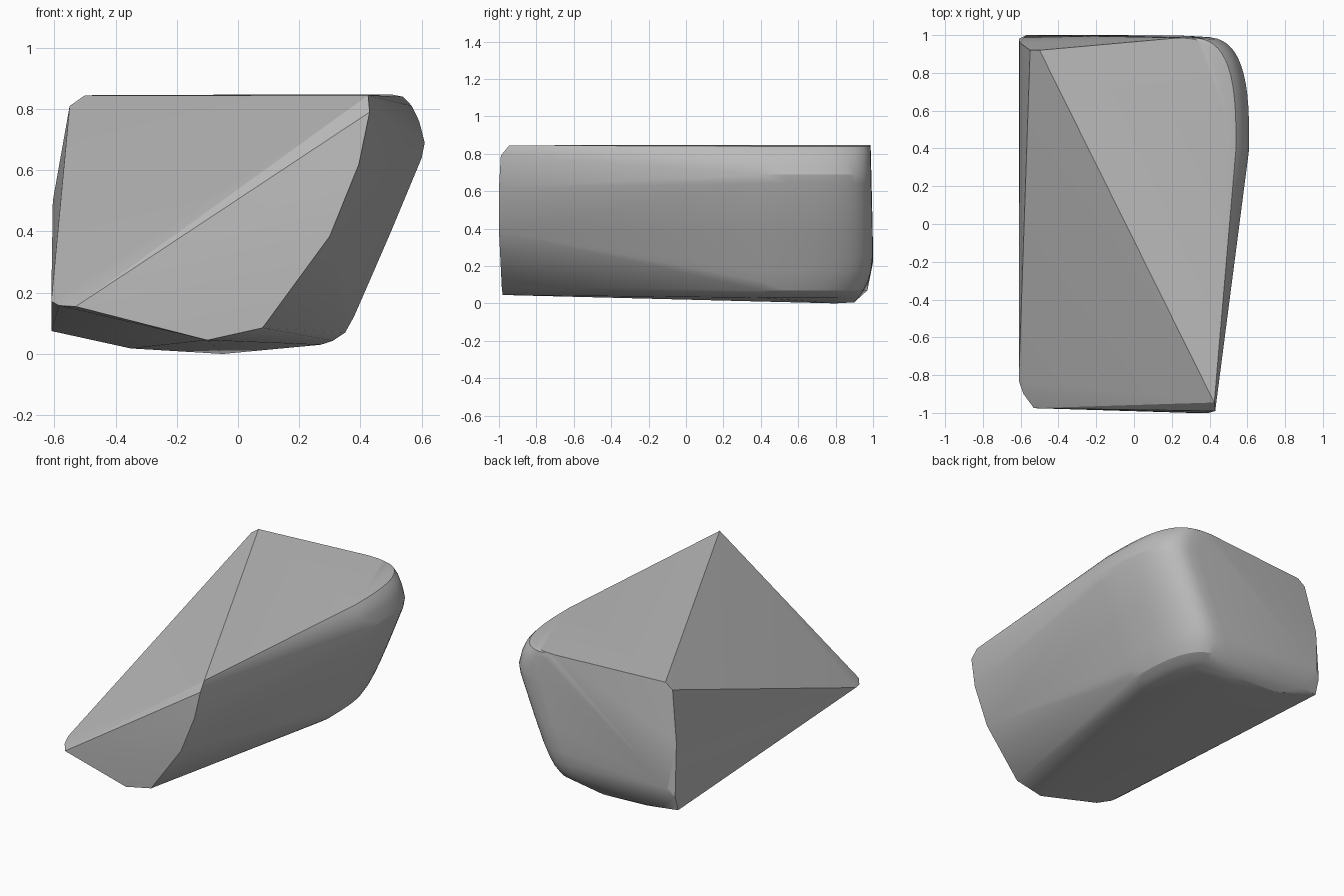
import bpy, bmesh, math

grey = bpy.data.materials.new("stone grey")
grey.diffuse_color = (0.5, 0.5, 0.5, 1)

# Hard corners: front face, left side, top edge and underside
points = [
    # front face outline
    (0.425, -0.945, 0.845), (0.43, -0.99, 0.79), (0.395, -1.0, 0.62),
    (0.30, -1.0, 0.385), (0.08, -0.985, 0.085), (-0.10, -0.98, 0.045),
    # left front tip
    (-0.53, -0.975, 0.155), (-0.61, -0.83, 0.172), (-0.585, -0.90, 0.158),
    # back left edge
    (-0.50, 0.92, 0.845), (-0.55, 0.92, 0.81), (-0.605, 0.96, 0.50),
    (-0.61, 0.98, 0.17), (-0.61, 0.95, 0.075), (-0.57, 1.0, 0.22),
    # underside
    (-0.35, 0.90, 0.018), (-0.05, 0.80, 0.0), (-0.05, 0.90, 0.006),
    (-0.50, 0.97, 0.07),
]

# Rounded back right corner: rows of (height, right extent, back extent)
rows = [(0.848, 0.50, 0.985), (0.84, 0.54, 0.987), (0.81, 0.568, 0.988),
        (0.76, 0.592, 0.989), (0.69, 0.61, 0.991), (0.64, 0.60, 0.992),
        (0.40, 0.50, 0.998), (0.25, 0.435, 0.999), (0.17, 0.40, 0.99),
        (0.12, 0.378, 0.975), (0.07, 0.35, 0.95), (0.043, 0.31, 0.915),
        (0.03, 0.27, 0.885)]
STEPS = 14
for z, right, back in rows:
    cx, cy = right - 0.27, 0.40
    for i in range(STEPS + 1):
        a = math.pi / 2 * i / STEPS
        points.append((cx + 0.27 * math.cos(a) ** 0.66,
                       cy + (back - cy) * max(math.sin(a), 0) ** 0.66, z))

# Wrap everything in one convex stone
bm = bmesh.new()
for p in points:
    bm.verts.new(p)
bmesh.ops.convex_hull(bm, input=bm.verts[:])
loose = [v for v in bm.verts if not v.link_faces]
bmesh.ops.delete(bm, geom=loose, context='VERTS')
bmesh.ops.recalc_face_normals(bm, faces=bm.faces[:])
mesh = bpy.data.meshes.new("stone_block")
bm.to_mesh(mesh)
bm.free()
mesh.materials.append(grey)
stone = bpy.data.objects.new("stone_block", mesh)
bpy.context.collection.objects.link(stone)
bpy.context.view_layer.objects.active = stone
stone.select_set(True)
bpy.ops.object.shade_smooth_by_angle(angle=math.radians(22))
